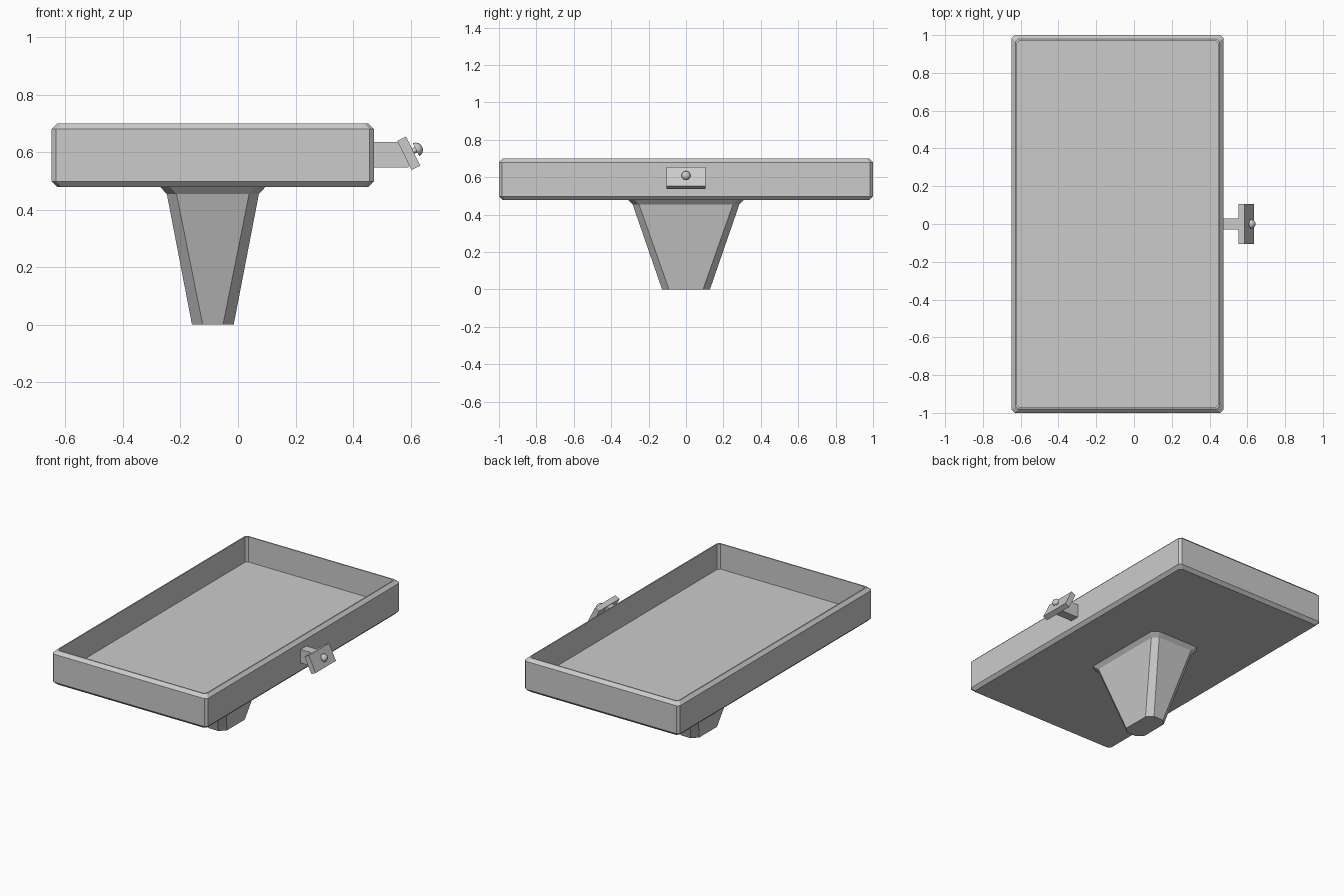
import bpy, bmesh
from math import sin, cos, pi, atan2
from mathutils import Matrix

if "Cube" in bpy.data.objects:
    bpy.data.objects.remove(bpy.data.objects["Cube"])


def oct_ring(cx, cy, hx, hy, c, z):
    """Rectangle with cut corners, counter-clockwise."""
    pts = [(hx, -hy + c), (hx, hy - c), (hx - c, hy), (-hx + c, hy),
           (-hx, hy - c), (-hx, -hy + c), (-hx + c, -hy), (hx - c, -hy)]
    return [(cx + x, cy + y, z) for x, y in pts]


def circle(r, z, n=12):
    return [(r * cos(2 * pi * i / n), r * sin(2 * pi * i / n), z) for i in range(n)]


def loft(name, rings, matrix=None):
    bm = bmesh.new()
    rows = [[bm.verts.new(p) for p in ring] for ring in rings]
    n = len(rows[0])
    for a, b in zip(rows, rows[1:]):
        for i in range(n):
            j = (i + 1) % n
            bm.faces.new((a[i], a[j], b[j], b[i]))
    bm.faces.new(rows[0][::-1])
    bm.faces.new(rows[-1])
    bmesh.ops.recalc_face_normals(bm, faces=bm.faces)
    me = bpy.data.meshes.new(name)
    bm.to_mesh(me)
    bm.free()
    ob = bpy.data.objects.new(name, me)
    bpy.context.collection.objects.link(ob)
    if matrix:
        ob.matrix_world = matrix
    return ob


def box(name, center, size, tilt=0):
    bpy.ops.mesh.primitive_cube_add(size=1, location=center, rotation=(0, tilt, 0))
    ob = bpy.context.object
    ob.name = name
    ob.scale = size
    return ob


# Open tray: outer shell, rim, inner walls and floor
CX, HX, HY = -0.0875, 0.5605, 1.0
tray_profile = [(0.02, 0.478), (0, 0.498), (0, 0.68), (0.02, 0.70),
                (0.028, 0.70), (0.028, 0.535)]
loft("tray", [oct_ring(CX, 0, HX - d, HY - d, 0.015, z) for d, z in tray_profile])

# Tapered pedestal with flared collar
pedestal_profile = [(0.0725, 0.128, 0.037, 0.0), (0.160, 0.285, 0.034, 0.454),
                    (0.184, 0.310, 0.034, 0.480)]
loft("pedestal", [oct_ring(CX, 0, hx, hy, c, z) for hx, hy, c, z in pedestal_profile])

# Arm and tilted control plate
box("arm", (0.53, 0, 0.591), (0.125, 0.06, 0.088))
tilt = -atan2(0.44, 0.9)
box("control_plate", (0.594, 0, 0.596), (0.034, 0.21, 0.113), tilt)

# Mushroom knob along the plate normal
M = Matrix.Translation((0.6085, 0, 0.603)) @ Matrix.Rotation(pi / 2 + tilt, 4, 'Y')
loft("knob_stem", [circle(0.010, -0.01), circle(0.010, 0.016)], M)
dome = [circle(0.025 * cos(a), 0.012 + 0.024 * sin(a))
        for a in [i * pi / 2 / 4.3 for i in range(5)]]
knob = loft("knob_head", dome, M)
bpy.ops.object.select_all(action='DESELECT')
knob.select_set(True)
bpy.context.view_layer.objects.active = knob
bpy.ops.object.shade_smooth_by_angle()
